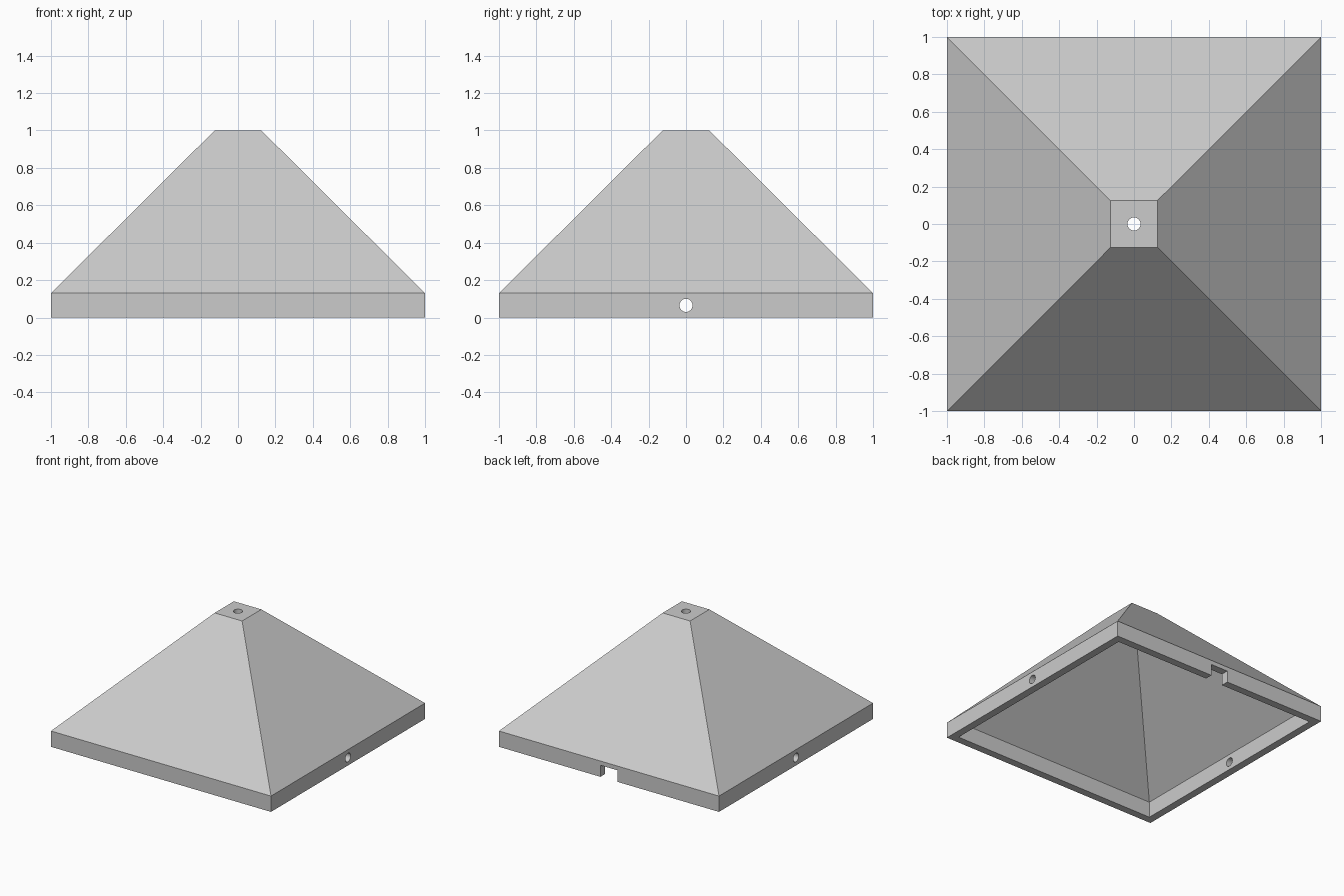
import bpy, bmesh, math
from mathutils import Matrix

cube = bpy.data.objects.get("Cube")
if cube:
    bpy.data.objects.remove(cube, do_unlink=True)

grey = bpy.data.materials.new("plain grey")
grey.use_nodes = True
colour = (0.6, 0.6, 0.6, 1)
grey.diffuse_color = colour
grey.node_tree.nodes["Principled BSDF"].inputs["Base Color"].default_value = colour


def finish(bm, name):
    bmesh.ops.recalc_face_normals(bm, faces=bm.faces)
    mesh = bpy.data.meshes.new(name)
    bm.to_mesh(mesh)
    bm.free()
    mesh.materials.append(grey)
    obj = bpy.data.objects.new(name, mesh)
    bpy.context.collection.objects.link(obj)
    return obj


def square_shell(name, profile):
    """Stack square rings (half width, height), closing both ends."""
    bm = bmesh.new()
    rings = [[bm.verts.new((sx * s, sy * s, z))
              for sx, sy in ((-1, -1), (1, -1), (1, 1), (-1, 1))]
             for s, z in profile]
    for a, b in zip(rings, rings[1:]):
        for i in range(4):
            j = (i + 1) % 4
            bm.faces.new((a[i], a[j], b[j], b[i]))
    bm.faces.new(rings[0])
    bm.faces.new(rings[-1])
    return finish(bm, name)


def drill(name, matrix, depth):
    bm = bmesh.new()
    bmesh.ops.create_cone(bm, cap_ends=True, segments=32, radius1=0.035,
                          radius2=0.035, depth=depth, matrix=matrix)
    return finish(bm, name)


def block(name, centre, size):
    bm = bmesh.new()
    bmesh.ops.create_cube(bm, size=1, matrix=Matrix.Translation(centre)
                          @ Matrix.Diagonal((*size, 1)))
    return finish(bm, name)


# Hollow hood: outer skin from the flat top, round the rim, up the inside
hood = square_shell("pyramid_hood", [
    (0.125, 1.0), (1.0, 0.13), (1.0, 0.0),
    (0.9375, 0.0), (0.9375, 0.13), (0.125, 0.9375)])

# Top hole, a hole through both side walls, and the cable notch at the back
cutters = [
    drill("top_hole_cutter", Matrix.Translation((0, 0, 1)), 0.4),
    drill("side_hole_cutter", Matrix.Translation((0, 0, 0.065))
          @ Matrix.Rotation(math.pi / 2, 4, "Y"), 2.4),
    block("notch_cutter", (0, 1, 0), (0.156, 0.3, 0.19)),
]

bpy.ops.object.select_all(action="DESELECT")
hood.select_set(True)
bpy.context.view_layer.objects.active = hood
for cutter in cutters:
    cutter.hide_render = True
    mod = hood.modifiers.new(cutter.name, "BOOLEAN")
    mod.operation = "DIFFERENCE"
    mod.solver = "EXACT"
    mod.object = cutter
    bpy.ops.object.modifier_apply(modifier=mod.name)
    bpy.data.objects.remove(cutter, do_unlink=True)

bpy.ops.object.shade_smooth_by_angle(angle=math.radians(30))
